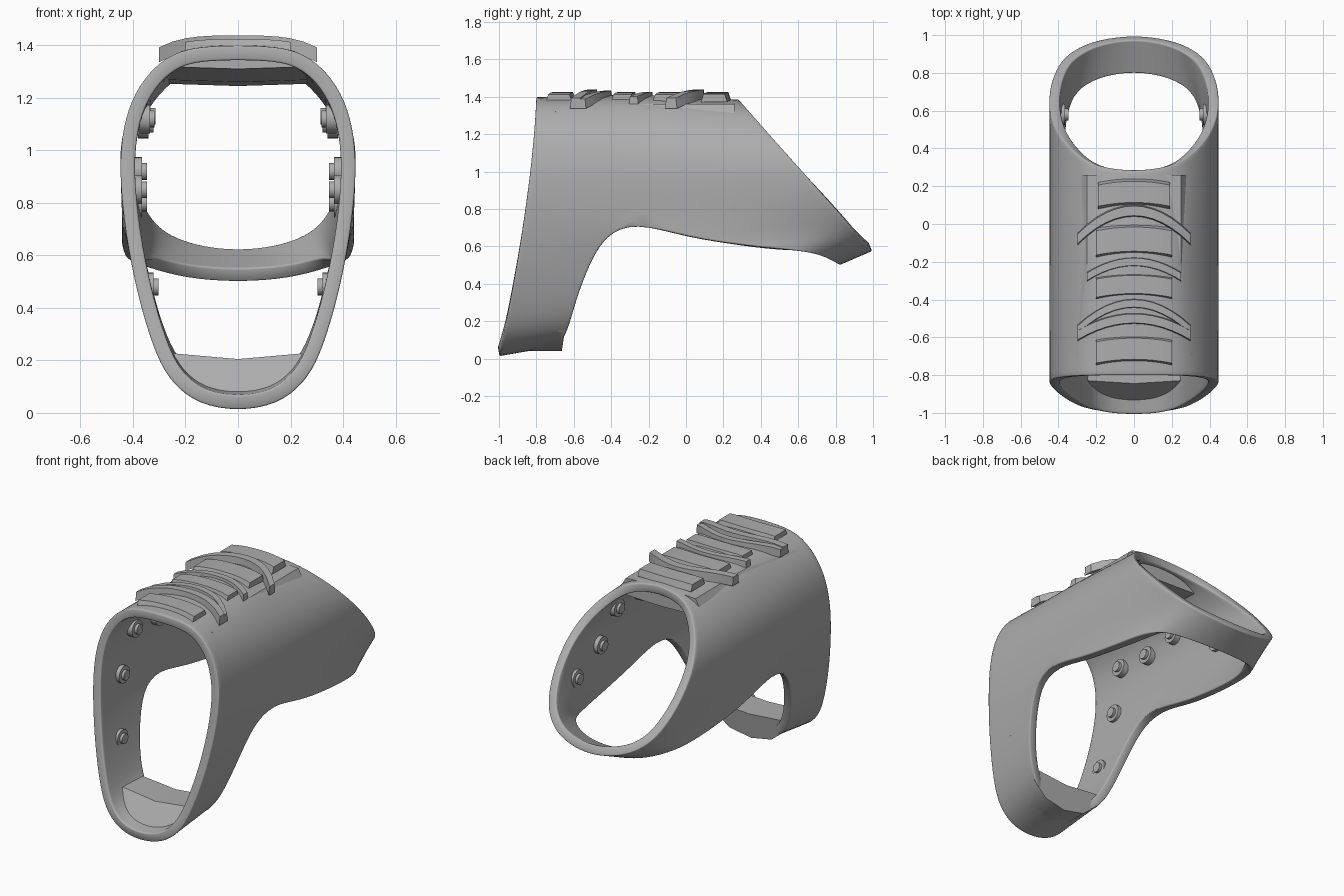
import bpy, bmesh, math
from mathutils import Vector, Matrix

cube = bpy.data.objects.get("Cube")
if cube:
    bpy.data.objects.remove(cube)

grey = bpy.data.materials.new("mid_grey")
grey.use_nodes = True
GREY = (0.42, 0.42, 0.42, 1)
grey.diffuse_color = GREY
grey.node_tree.nodes["Principled BSDF"].inputs["Base Color"].default_value = GREY


def finish(name, bm, angle=35):
    """Turn a bmesh into a smooth-shaded grey object."""
    mesh = bpy.data.meshes.new(name)
    bm.to_mesh(mesh)
    bm.free()
    mesh.materials.append(grey)
    obj = bpy.data.objects.new(name, mesh)
    bpy.context.collection.objects.link(obj)
    bpy.ops.object.select_all(action="DESELECT")
    obj.select_set(True)
    bpy.context.view_layer.objects.active = obj
    bpy.ops.object.shade_smooth_by_angle(angle=math.radians(angle))
    return obj


def loft(name, rings):
    """Bridge rings of equal point count and cap both ends."""
    bm = bmesh.new()
    loops = [[bm.verts.new(p) for p in ring] for ring in rings]
    n = len(loops[0])
    for a, b in zip(loops, loops[1:]):
        for i in range(n):
            k = (i + 1) % n
            bm.faces.new((a[i], a[k], b[k], b[i]))
    bm.faces.new(loops[0])
    bm.faces.new(loops[-1])
    bmesh.ops.recalc_face_normals(bm, faces=bm.faces)
    return finish(name, bm)


# Rim and opening curves of one half, from top centre to bottom centre
def front_y(z):
    return -0.8 - 0.2 * (1 - z / 1.42) ** 1.5


def rear_z(y):
    return 1.39 - 1.14 * (y - 0.28)


front_xz = [(0, 1.4), (.15, 1.395), (.25, 1.37), (.34, 1.3), (.41, 1.19),
            (.445, 1.05), (.45, .9), (.435, .74), (.41, .58), (.37, .4),
            (.31, .21), (.25, .11), (.15, .03), (0, .005)]
rear_xy = [(0, .28), (.15, .295), (.25, .33), (.33, .39), (.4, .47),
           (.44, .56), (.45, .64), (.445, .72), (.425, .79), (.395, .85),
           (.35, .9), (.27, .95), (.15, .985), (0, 1)]
front_rim = [Vector((x, front_y(z), z)) for x, z in front_xz]
rear_rim = [Vector((x, y, rear_z(y))) for x, y in rear_xy]

ARCH = 7
arch = (.44, -.27, .73)
band_back = [arch, (.425, -.44, .66), (.38, -.54, .45), (.325, -.6, .27),
             (.26, -.63, .15), (.15, -.67, .08), (0, -.7, .06)]
tail_front = [arch, (.445, 0, .65), (.435, .3, .605), (.42, .6, .58),
              (.34, .73, .55), (.2, .8, .51), (0, .83, .495)]

# Shell: full-length strips above the arch, split into two bands below it
STEPS = 5
bm = bmesh.new()
halves = [[], []]
for i, (f, r) in enumerate(zip(front_rim, rear_rim)):
    if i < ARCH:
        mid_f = (f + r) / 2
        if i < 3:
            mid_f.z += 0.02
        mid_r = mid_f
    else:
        mid_f = Vector(band_back[i - ARCH])
        mid_r = Vector(tail_front[i - ARCH])
    row_a = [bm.verts.new(f.lerp(mid_f, j / STEPS)) for j in range(STEPS + 1)]
    row_b = [bm.verts.new(mid_r.lerp(r, j / STEPS)) for j in range(STEPS + 1)]
    if i <= ARCH:
        bm.verts.remove(row_b[0])
        row_b[0] = row_a[-1]
    halves[0].append(row_a)
    halves[1].append(row_b)
for rows in halves:
    for a, b in zip(rows, rows[1:]):
        for j in range(STEPS):
            bm.faces.new((a[j], b[j], b[j + 1], a[j + 1]))
shell = finish("shell", bm, 50)
mirror = shell.modifiers.new("Mirror", "MIRROR")
mirror.use_clip = True
sub = shell.modifiers.new("Smooth", "SUBSURF")
sub.levels = sub.render_levels = 2
wall = shell.modifiers.new("Wall", "SOLIDIFY")
wall.thickness = 0.055
wall.offset = -1
bevel = shell.modifiers.new("Rounded rims", "BEVEL")
bevel.width = 0.012
bevel.segments = 2
bevel.limit_method = "ANGLE"
bevel.angle_limit = math.radians(55)

# Padded floor of the front band
floor_half = [(.285, .23), (.25, .15), (.15, .07)]
floor = floor_half + [(0, .04)] + [(-x, z) for x, z in reversed(floor_half)]
floor.append((0, .205))
loft("front_floor_pad", [
    [(x, -.96 + .7 * (z - .04), z) for x, z in floor],
    [(x, -.67 + .15 * z, z) for x, z in floor]])

# Wedge pad under the roof
loft("roof_pad", [
    [(-.31, y, b), (-.25, y, 1.36), (0, y, 1.375), (.25, y, 1.36),
     (.31, y, b), (0, y, b - .01)]
    for y, b in ((-.7, 1.32), (-.1, 1.27), (.26, 1.255))])


# Raised ridges and plates that follow the curve of the roof
def roof_z(x):
    return 1.412 - 0.1 * x * x - 4.5 * x ** 4


def roof_strip(name, y, sweep, half, reach, lift):
    rings = []
    for i in range(13):
        t = i / 6 - 1
        x, yc, z = t * reach, y - sweep * t * t, roof_z(t * reach)
        rings.append([(x, yc - half, z - .03), (x, yc + half, z - .03),
                      (x, yc + half * .8, z + lift), (x, yc - half * .8, z + lift)])
    loft(name, rings)


roof_strip("rear_ridge", .07, .15, .032, .3, .026)
roof_strip("middle_ridge", -.2, .08, .025, .25, .014)
roof_strip("front_ridge_upper", -.42, .14, .025, .3, .02)
roof_strip("front_ridge_lower", -.5, .09, .03, .3, .026)
for n, (y, half, reach) in enumerate([(.17, .07, .19), (-.08, .08, .2),
                                      (-.32, .06, .2), (-.66, .07, .2)]):
    roof_strip("roof_plate_%d" % (n + 1), y, .02, half, reach, .012)

# Round studs on the inner walls, mirrored left and right
studs = [(-.55, 1.12), (-.3, 1.1), (-.64, .85), (-.72, .48),
         (-.05, 1.13), (.2, 1.12), (.33, .92), (.58, .8)]
for side, label in ((1, "left"), (-1, "right")):
    bm = bmesh.new()
    for y, z in studs:
        x = .385 - max(0, .7 - z) * .2 - max(0, z - 1) * .25
        for radius, depth in ((.055, .04), (.032, .075)):
            place = Matrix.Translation((side * x, y, z)) @ Matrix.Rotation(math.pi / 2, 4, "Y")
            bmesh.ops.create_cone(bm, cap_ends=True, segments=20, radius1=radius,
                                  radius2=radius, depth=depth, matrix=place)
    finish(label + "_wall_studs", bm)
